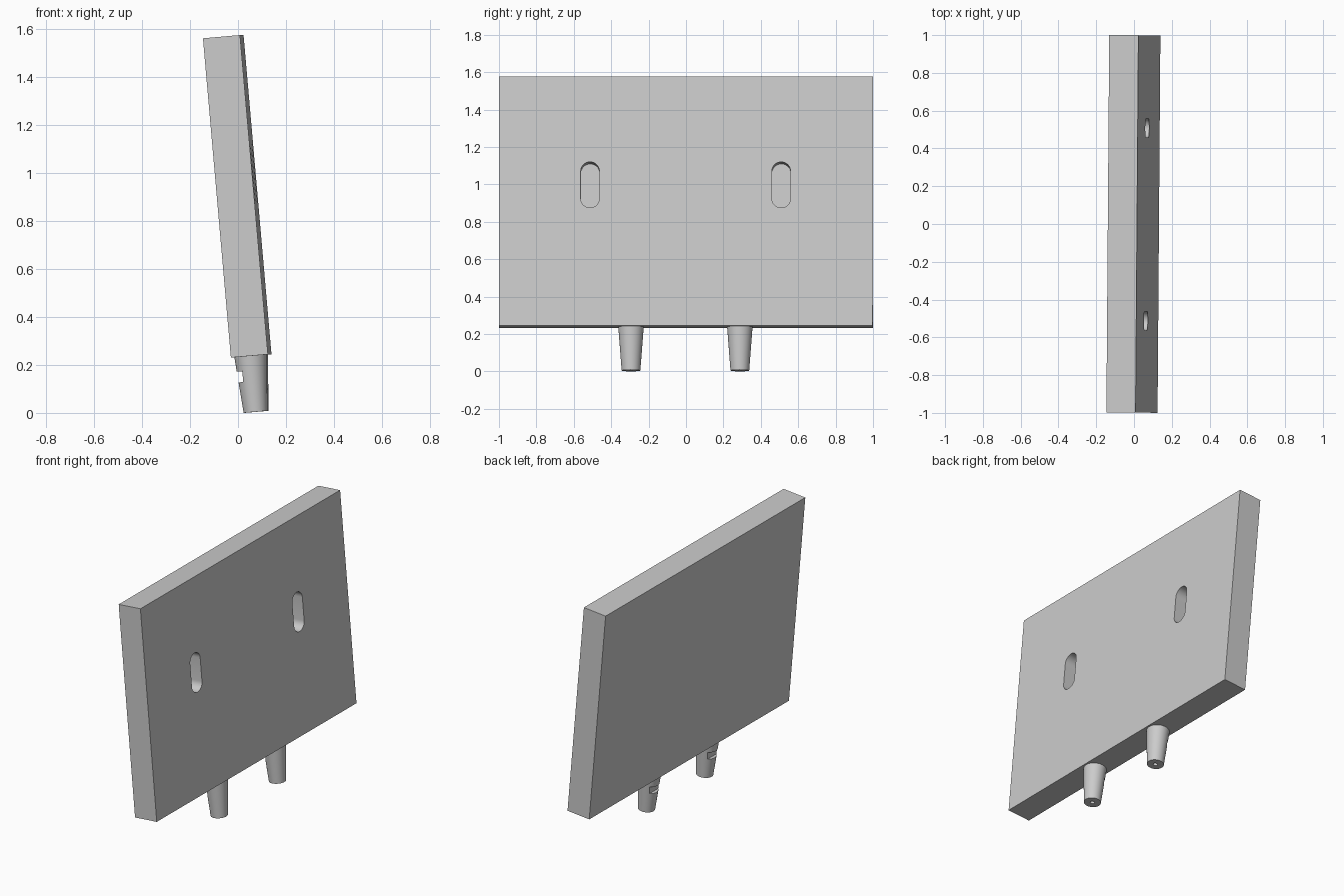
import bpy, bmesh
from math import radians, pi, cos, sin
from mathutils import Matrix, Vector

cube = bpy.data.objects.get("Cube")
if cube:
    bpy.data.objects.remove(cube, do_unlink=True)

grey = bpy.data.materials.new("plain_grey")
grey.use_nodes = True
grey.diffuse_color = (0.6, 0.6, 0.6, 1)
grey.node_tree.nodes["Principled BSDF"].inputs["Base Color"].default_value = (0.6, 0.6, 0.6, 1)

LENGTH, THICK, HEIGHT = 1.998, 0.155, 1.337
PEG_LEN, PEG_TOP, PEG_TIP = 0.234, 0.068, 0.05
# The whole board leans back and is turned very slightly
POSE = (Matrix.Translation((0.055, 0, 0.2375))
        @ Matrix.Rotation(radians(-0.43), 4, 'Z') @ Matrix.Rotation(radians(-5), 4, 'Y'))


def finish(name, bm):
    bmesh.ops.recalc_face_normals(bm, faces=bm.faces)
    mesh = bpy.data.meshes.new(name)
    bm.to_mesh(mesh)
    bm.free()
    mesh.materials.append(grey)
    ob = bpy.data.objects.new(name, mesh)
    bpy.context.collection.objects.link(ob)
    return ob


def box(name, centre, size):
    bm = bmesh.new()
    bmesh.ops.create_cube(bm, size=1, matrix=Matrix.Translation(centre) @ Matrix.Diagonal((*size, 1)))
    return finish(name, bm)


def cone(name, centre, r_low, r_high, depth):
    bm = bmesh.new()
    bmesh.ops.create_cone(bm, cap_ends=True, segments=48, radius1=r_low, radius2=r_high,
                          depth=depth, matrix=Matrix.Translation(centre))
    return finish(name, bm)


def slot(name, x0, x1, y, z, radius, half):
    # Rounded slot outline extruded along x
    bm = bmesh.new()
    verts = []
    for end in (1, -1):
        for i in range(17):
            a = pi * i / 16
            verts.append(bm.verts.new((x0, y + end * radius * cos(a),
                                       z + end * (half - radius + radius * sin(a)))))
    face = bm.faces.new(verts)
    new = bmesh.ops.extrude_face_region(bm, geom=[face])["geom"]
    bmesh.ops.translate(bm, vec=Vector((x1 - x0, 0, 0)),
                        verts=[g for g in new if isinstance(g, bmesh.types.BMVert)])
    return finish(name, bm)


def cut(ob, cutters):
    bpy.context.view_layer.objects.active = ob
    for c in cutters:
        c.hide_render = True
        mod = ob.modifiers.new("cut", 'BOOLEAN')
        mod.operation, mod.solver, mod.object = 'DIFFERENCE', 'EXACT', c
        bpy.ops.object.modifier_apply(modifier=mod.name)
        bpy.data.objects.remove(c, do_unlink=True)


def place(ob):
    bpy.ops.object.select_all(action='DESELECT')
    ob.select_set(True)
    bpy.context.view_layer.objects.active = ob
    bpy.ops.object.shade_smooth_by_angle(angle=radians(30))
    ob.matrix_world = POSE


# Board with two blind slots in its +x face
board = box("board", (0, 0, HEIGHT / 2), (THICK, LENGTH, HEIGHT))
cut(board, [slot("slot_cutter", THICK / 2 - 0.12, THICK, y, 0.756, 0.05, 0.123)
            for y in (-0.513, 0.509)])
place(board)

# Tapered pegs with a side notch and a screw hole in the tip
for side, y in (("right", -0.294), ("left", 0.288)):
    peg = cone(side + "_peg", (0, y, -PEG_LEN / 2), PEG_TIP, PEG_TOP, PEG_LEN)
    cut(peg, [box("notch_cutter", (-0.09, y, -0.083), (0.1, 0.2, 0.045)),
              cone("hole_cutter", (0, y, -PEG_LEN), 0.013, 0.013, 0.2)])
    place(peg)
